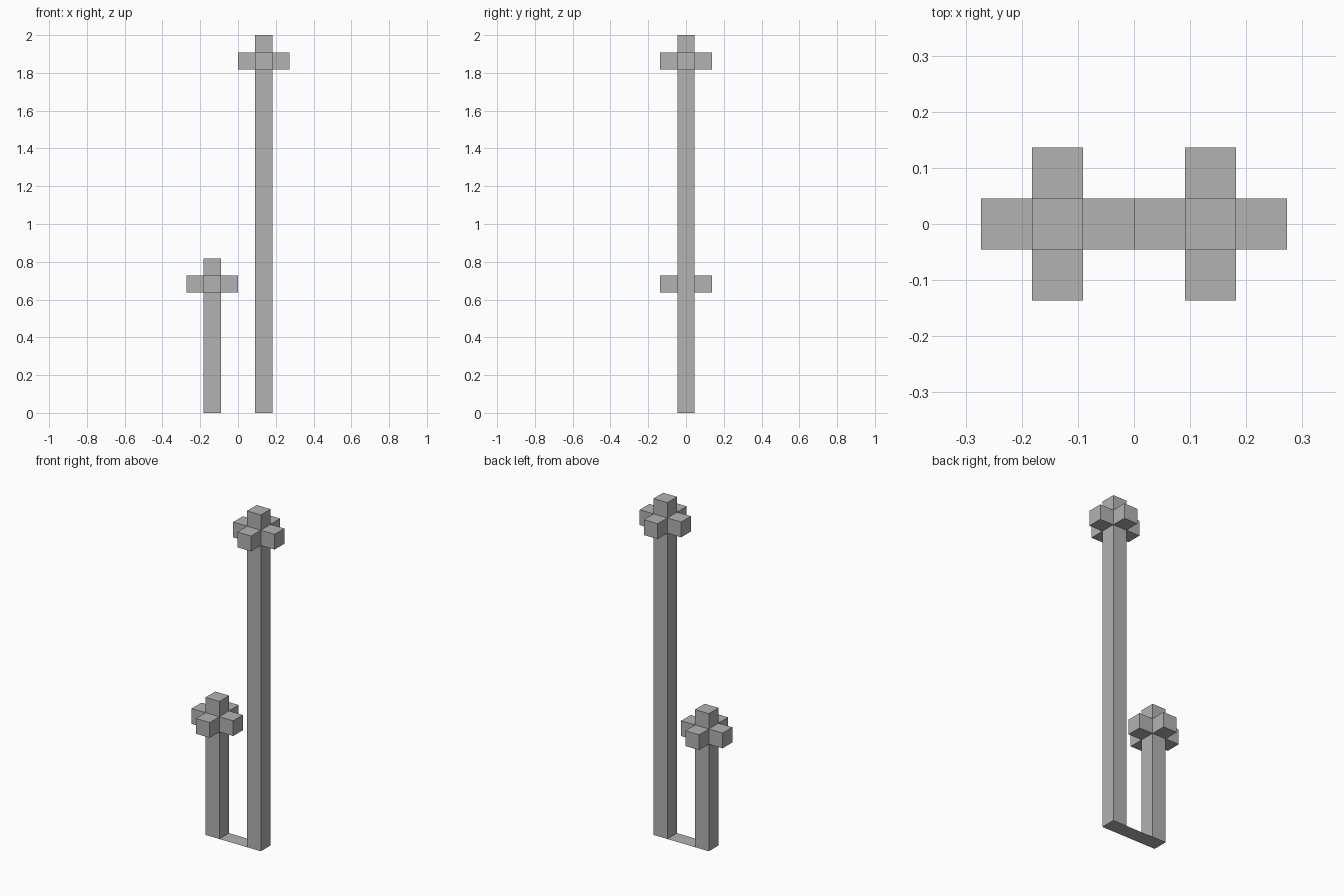
import bpy
import bmesh

cube = bpy.data.objects.get("Cube")
if cube:
    bpy.data.objects.remove(cube, do_unlink=True)

U = 2 / 22  # block size: the tall post is 22 blocks high

grey = bpy.data.materials.new("plain_grey")
grey.use_nodes = True
COLOR = (0.45, 0.45, 0.45, 1)
grey.diffuse_color = COLOR
grey.node_tree.nodes["Principled BSDF"].inputs["Base Color"].default_value = COLOR


def add_object(name, bm):
    mesh = bpy.data.meshes.new(name)
    bm.to_mesh(mesh)
    bm.free()
    mesh.materials.append(grey)
    obj = bpy.data.objects.new(name, mesh)
    bpy.context.collection.objects.link(obj)


def box(name, lo, hi, open_sides=()):
    """Box between two corners given in blocks, without the faces pointing along open_sides."""
    bm = bmesh.new()
    bmesh.ops.create_cube(bm, size=1)
    bm.normal_update()
    hidden = [f for f in bm.faces
              if any(f.normal.dot(d) > 0.9 for d in open_sides)]
    bmesh.ops.delete(bm, geom=hidden, context='FACES')
    for v in bm.verts:
        for i in range(3):
            v.co[i] = U * (lo[i] + (v.co[i] + 0.5) * (hi[i] - lo[i]))
    add_object(name, bm)


def flower_post(name, cx, height):
    # Square stem, closed below by the shared base strip
    box(name + "_stem", (cx - .5, -.5, 0), (cx + .5, .5, height), [(0, 0, -1)])
    # Four blocks around the stem, one block below its top
    arms = {"left": (1, 0), "right": (-1, 0), "front": (0, -1), "back": (0, 1)}
    for side, (dx, dy) in arms.items():
        x, y = cx + dx, dy
        box(f"{name}_{side}_block", (x - .5, y - .5, height - 2),
            (x + .5, y + .5, height - 1), [(-dx, -dy, 0)])


flower_post("tall_post", 1.5, 22)
flower_post("short_post", -1.5, 9)

# Flat strip joining the two stems on the ground
bm = bmesh.new()
corners = [(-2, .5), (2, .5), (2, -.5), (-2, -.5)]
bm.faces.new([bm.verts.new((x * U, y * U, 0)) for x, y in corners])
add_object("base_strip", bm)
